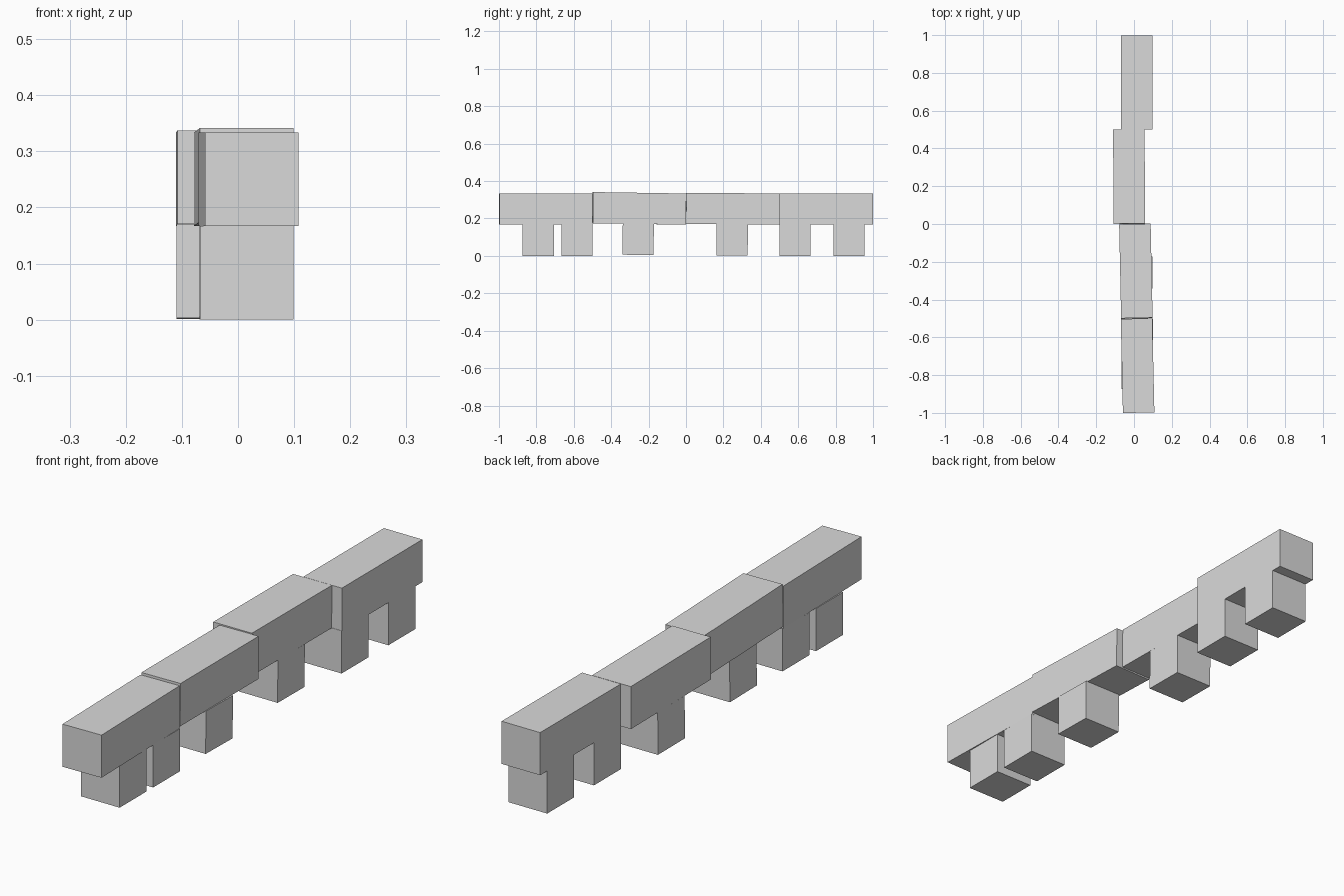
import bpy
from math import radians

if "Cube" in bpy.data.objects:
    bpy.data.objects.remove(bpy.data.objects["Cube"])

S = 1 / 6  # side of the square timber section

grey = bpy.data.materials.new("light_grey")
grey.diffuse_color = (0.7, 0.7, 0.7, 1)
grey.use_nodes = True
grey.node_tree.nodes["Principled BSDF"].inputs["Base Color"].default_value = grey.diffuse_color


def block(name, center, size, tilt=0.0, turn=0.0):
    """Box with a small tilt about x and turn about z, in degrees."""
    bpy.ops.mesh.primitive_cube_add(size=1, location=center,
                                    rotation=(radians(tilt), 0, radians(turn)))
    ob = bpy.context.object
    ob.name = name
    ob.scale = size
    ob.data.materials.append(grey)
    return ob


# Four slightly misaligned beams end to end: x, y, z, tilt, turn
beams = [
    (0.019, -0.75, 0.250, 0.0, 1.3),
    (0.010, -0.25, 0.254, -0.9, 1.2),
    (-0.026, 0.25, 0.252, -0.4, 0.3),
    (0.015, 0.75, 0.250, 0.0, 0.0),
]
for i, (x, y, z, tilt, turn) in enumerate(beams, 1):
    block(f"beam_{i}", (x, y, z), (S, 0.498, S), tilt, turn)

# Cube posts under the beams: x, y, z, tilt
posts = [
    (0.016, -0.79, S / 2, 0.0),
    (0.016, -0.583, S / 2, 0.0),
    (0.015, -0.256, 0.0885, -0.9),
    (-0.026, 0.247, 0.0855, -0.4),
    (0.015, 0.583, S / 2, 0.0),
    (0.015, 0.872, S / 2, 0.0),
]
for i, (x, y, z, tilt) in enumerate(posts, 1):
    block(f"post_{i}", (x, y, z), (S, S, S), tilt)
